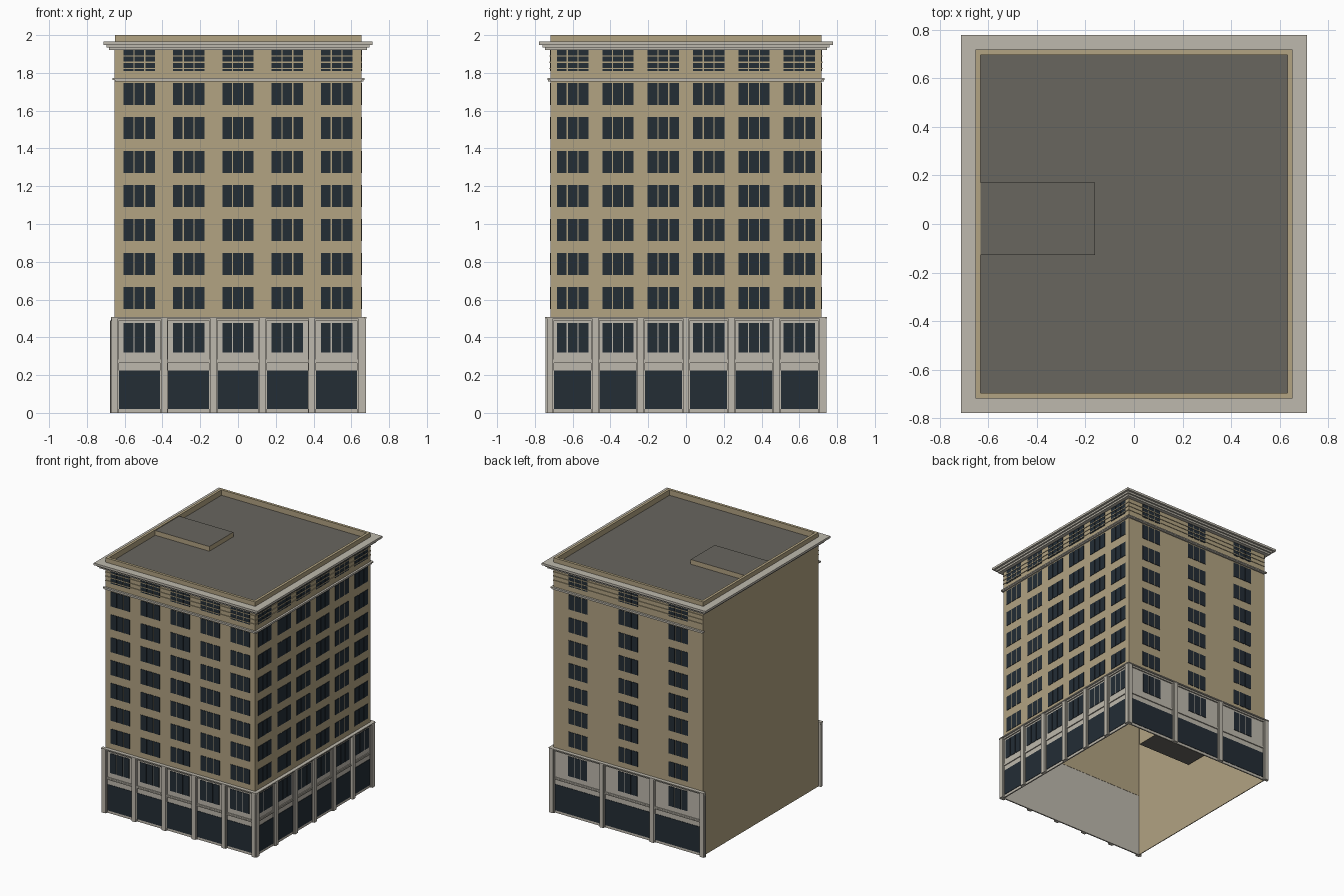
import bpy
import bmesh
from mathutils import Matrix, Vector

if "Cube" in bpy.data.objects:
    bpy.data.objects.remove(bpy.data.objects["Cube"])

HX, HY, TOP = 0.6525, 0.7175, 2.0
BASE, ROOF = 0.5, 1.957


def material(name, color):
    m = bpy.data.materials.new(name)
    m.use_nodes = True
    m.diffuse_color = (*color, 1)
    m.node_tree.nodes["Principled BSDF"].inputs["Base Color"].default_value = (*color, 1)
    return m


TAN = material("tan_brick", (0.445, 0.366, 0.223))
STONE = material("pale_stone", (0.515, 0.485, 0.418))
GLASS = material("dark_glass", (0.017, 0.026, 0.036))
GREY = material("roof_grey", (0.14, 0.133, 0.114))

# Each side: outward normal, direction along the wall, wall distance, half length, bays, bay spacing
SIDES = {
    "front": (Vector((0, -1, 0)), Vector((1, 0, 0)), HY, HX, 5, 0.261),
    "right": (Vector((1, 0, 0)), Vector((0, 1, 0)), HX, HY, 6, 0.24),
    "back": (Vector((0, 1, 0)), Vector((-1, 0, 0)), HY, HX, 3, 0.437),
}


def box(bm, lo, hi):
    """Axis-aligned box between two corners."""
    a, b = Vector(lo), Vector(hi)
    size = [abs(v) for v in b - a]
    bmesh.ops.create_cube(bm, size=1, matrix=Matrix.Translation((a + b) / 2) @ Matrix.Diagonal((*size, 1)))


def wall_box(bm, side, u, width, d0, d1, z0, z1):
    """Box on a wall: centre and width along it, depths from its face, heights."""
    n, t, dist = SIDES[side][:3]
    up = Vector((0, 0, 1))
    box(bm, n * (dist + d0) + t * (u - width / 2) + up * z0,
        n * (dist + d1) + t * (u + width / 2) + up * z1)


def ring(bm, out, inside, z0, z1):
    """Rectangular frame around the building."""
    x, y, ix, iy = HX + out, HY + out, HX - inside, HY - inside
    for s in (-1, 1):
        box(bm, (-x, s * iy, z0), (x, s * y, z1))
        box(bm, (s * ix, -iy, z0), (s * x, iy, z1))


def finish(bm, name, *mats):
    mesh = bpy.data.meshes.new(name)
    bm.to_mesh(mesh)
    bm.free()
    for m in mats:
        mesh.materials.append(m)
    ob = bpy.data.objects.new(name, mesh)
    bpy.context.collection.objects.link(ob)
    return ob


def bay_centres(side):
    count, step = SIDES[side][4:]
    return [(i - (count - 1) / 2) * step for i in range(count)]


def window(bm, side, u, z0, z1, depth):
    """Three narrow panes separated by thin mullions."""
    for k in (-1, 0, 1):
        wall_box(bm, side, u + k * 0.0573, 0.0513, depth, depth + 0.003, z0, z1)


# Hollow brick walls; the plain left wall reaches the ground
bm = bmesh.new()
for side in SIDES:
    wall_box(bm, side, 0, 2 * SIDES[side][3], -0.006, 0, BASE, ROOF)
box(bm, (-HX, -HY, 0), (-HX + 0.006, HY, ROOF))
finish(bm, "brick_walls", TAN)

# Parapet and roof
bm = bmesh.new()
ring(bm, 0, 0.021, ROOF - 0.02, TOP)
finish(bm, "parapet", TAN)
bm = bmesh.new()
box(bm, (-HX + 0.01, -HY + 0.01, ROOF - 0.012), (HX - 0.01, HY - 0.01, ROOF))
finish(bm, "roof", GREY)

# Service shaft rising just above the roof
bm = bmesh.new()
box(bm, (-HX + 0.021, -0.128, BASE), (-0.16, 0.17, 1.994))
bm.normal_update()
for f in bm.faces:
    f.material_index = int(abs(f.normal.z) > 0.5)
finish(bm, "service_shaft", TAN, GREY)

# Stepped cornice
bm = bmesh.new()
ring(bm, 0.03, 0.002, 1.92, 1.934)
ring(bm, 0.043, 0.002, 1.934, 1.948)
ring(bm, 0.06, 0.002, 1.948, 1.965)
finish(bm, "cornice", STONE)

for side, (n, t, dist, half, count, step) in SIDES.items():
    centres = bay_centres(side)

    # Upper windows
    bm = bmesh.new()
    for u in centres:
        for floor in range(7):
            z = 0.55 + floor * 0.18
            window(bm, side, u, z, z + 0.116, 0)
        window(bm, side, u, 1.81, 1.92, 0)
    finish(bm, side + "_windows", GLASS)

    # Thin brick courses across the attic storey
    bm = bmesh.new()
    for z in (1.82, 1.853, 1.886):
        wall_box(bm, side, 0, 2 * half, 0, 0.005, z, z + 0.006)
    finish(bm, side + "_attic_courses", TAN)

    # Band below the attic storey
    bm = bmesh.new()
    wall_box(bm, side, 0, 2 * half, 0, 0.012, 1.755, 1.763)
    wall_box(bm, side, 0, 2 * half + 0.024, 0, 0.016, 1.763, 1.772)
    finish(bm, side + "_band", STONE)

    # Stone base with string course and cap
    bm = bmesh.new()
    wall_box(bm, side, 0, 2 * half, -0.004, 0.006, 0, BASE)
    wall_box(bm, side, 0, 2 * half, 0, 0.014, 0.264, 0.272)
    wall_box(bm, side, 0, 2 * half, 0, 0.011, 0.272, 0.282)
    wall_box(bm, side, 0, 2 * half, 0, 0.016, 0.488, BASE)
    wall_box(bm, side, 0, 2 * half + 0.04, 0, 0.028, BASE, 0.508)
    finish(bm, side + "_stone_base", STONE)

    # Piers between the bays
    bm = bmesh.new()
    for i in range(count + 1):
        u = (i - count / 2) * step
        wall_box(bm, side, u, 0.034, 0, 0.025, 0, BASE)
        wall_box(bm, side, u, 0.044, 0, 0.014, 0, 0.488)
    finish(bm, side + "_piers", STONE)

    # Shop fronts and mezzanine windows
    bm = bmesh.new()
    for u in centres:
        wall_box(bm, side, u, step - 0.04, 0.006, 0.009, 0.02, 0.225)
        window(bm, side, u, 0.32, 0.475, 0.006)
    finish(bm, side + "_base_glazing", GLASS)
